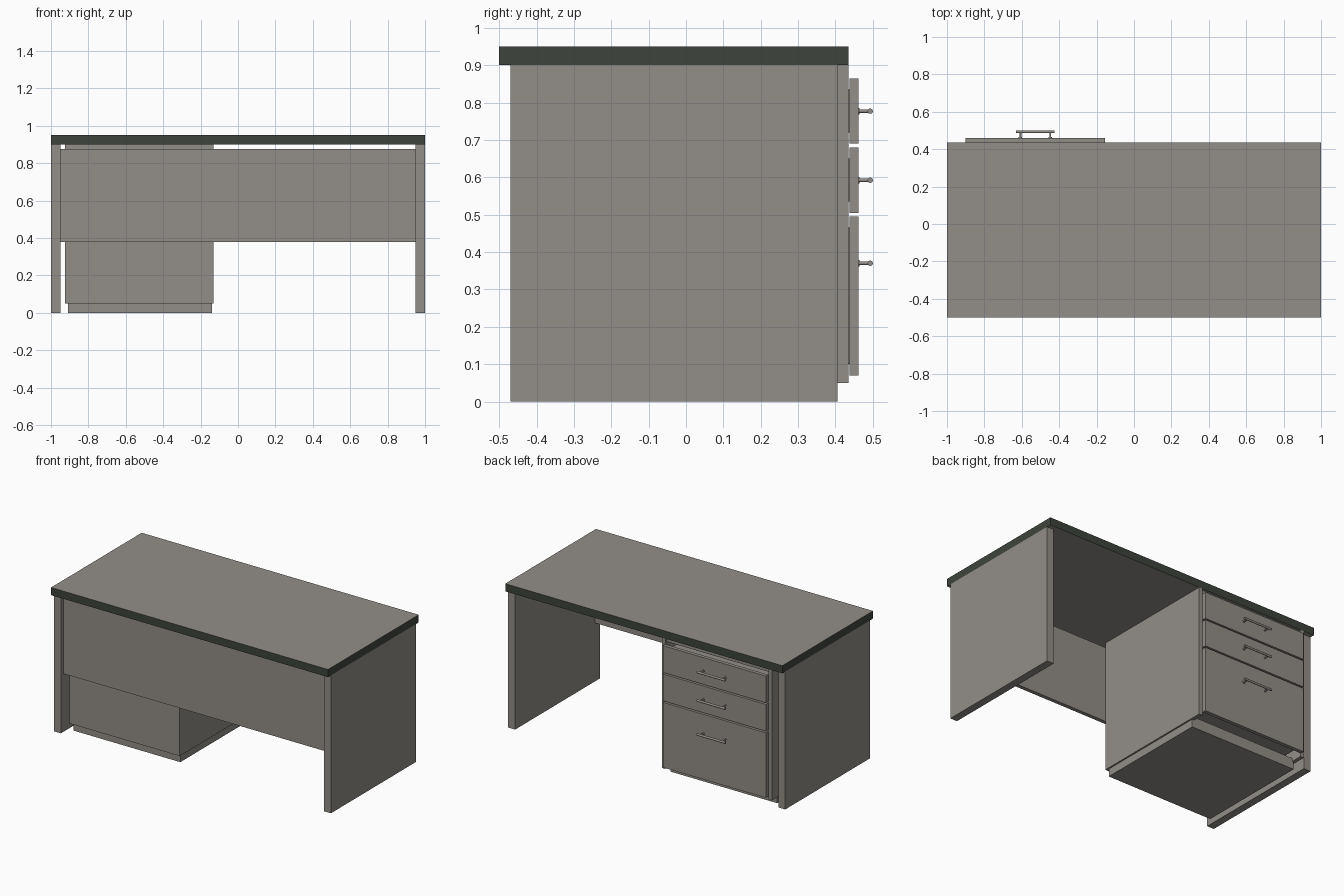
import bpy
from math import pi

cube = bpy.data.objects.get("Cube")
if cube:
    bpy.data.objects.remove(cube, do_unlink=True)


def material(name, rgb):
    m = bpy.data.materials.new(name)
    m.use_nodes = True
    m.diffuse_color = (*rgb, 1)
    m.node_tree.nodes["Principled BSDF"].inputs["Base Color"].default_value = (*rgb, 1)
    return m


GREY = material("warm_grey", (0.29, 0.27, 0.245))
GREEN = material("dark_green", (0.048, 0.058, 0.045))


def box(name, x, y, z):
    """Box from (min, max) pairs on each axis."""
    spans = (x, y, z)
    bpy.ops.mesh.primitive_cube_add(size=1, location=[(a + b) / 2 for a, b in spans])
    ob = bpy.context.object
    ob.name = name
    ob.scale = [b - a for a, b in spans]
    bpy.ops.object.transform_apply(location=False, rotation=False, scale=True)
    ob.data.materials.append(GREY)
    return ob


def rod(name, radius, length, location, axis):
    rotation = (0, pi / 2, 0) if axis == "x" else (pi / 2, 0, 0)
    bpy.ops.mesh.primitive_cylinder_add(vertices=20, radius=radius, depth=length,
                                        location=location, rotation=rotation)
    ob = bpy.context.object
    ob.name = name
    ob.data.materials.append(GREY)
    bpy.ops.object.shade_smooth_by_angle()


# Worktop with a contrasting edge band
top = box("worktop", (-1, 1), (-0.5, 0.435), (0.9, 0.95))
top.data.materials.append(GREEN)
for face in top.data.polygons:
    face.material_index = int(abs(face.normal.z) < 0.5)

# End panels and modesty panel
box("left_end_panel", (0.95, 1), (-0.47, 0.405), (0, 0.9))
box("right_end_panel", (-1, -0.95), (-0.47, 0.405), (0, 0.9))
box("modesty_panel", (-0.95, 0.95), (-0.445, -0.42), (0.38, 0.875))

# Pedestal carcass and recessed plinth
FRONT, BACK = -0.415, 0.435
box("pedestal_outer_side", (-0.925, -0.9), (FRONT, BACK), (0.05, 0.9))
box("pedestal_inner_side", (-0.155, -0.13), (FRONT, BACK), (0.05, 0.9))
box("pedestal_rear_panel", (-0.9, -0.155), (FRONT, FRONT + 0.025), (0.05, 0.9))
box("pedestal_floor", (-0.9, -0.155), (FRONT + 0.025, 0.36), (0.05, 0.07))
box("pedestal_top_rail", (-0.9, -0.155), (0.38, 0.42), (0.875, 0.9))
box("plinth", (-0.91, -0.14), (-0.395, 0.36), (0, 0.05))

# Drawers: front, body behind it, and bar handle
drawers = {"top": (0.69, 0.865, 0.777),
           "middle": (0.505, 0.68, 0.592),
           "bottom": (0.07, 0.495, 0.37)}
CENTRE = -0.5275
for level, (low, high, grip) in drawers.items():
    box(level + "_drawer_front", (-0.9, -0.155), (0.437, 0.461), (low, high))
    box(level + "_drawer_body", (-0.88, -0.175), (-0.36, 0.437), (low + 0.03, high - 0.03))
    rod(level + "_handle_bar", 0.007, 0.205, (CENTRE, 0.493, grip), "x")
    for side in (-1, 1):
        x = CENTRE + side * 0.08
        rod(level + "_handle_post", 0.005, 0.034, (x, 0.476, grip), "y")
        rod(level + "_handle_collar", 0.009, 0.004, (x, 0.462, grip), "y")
